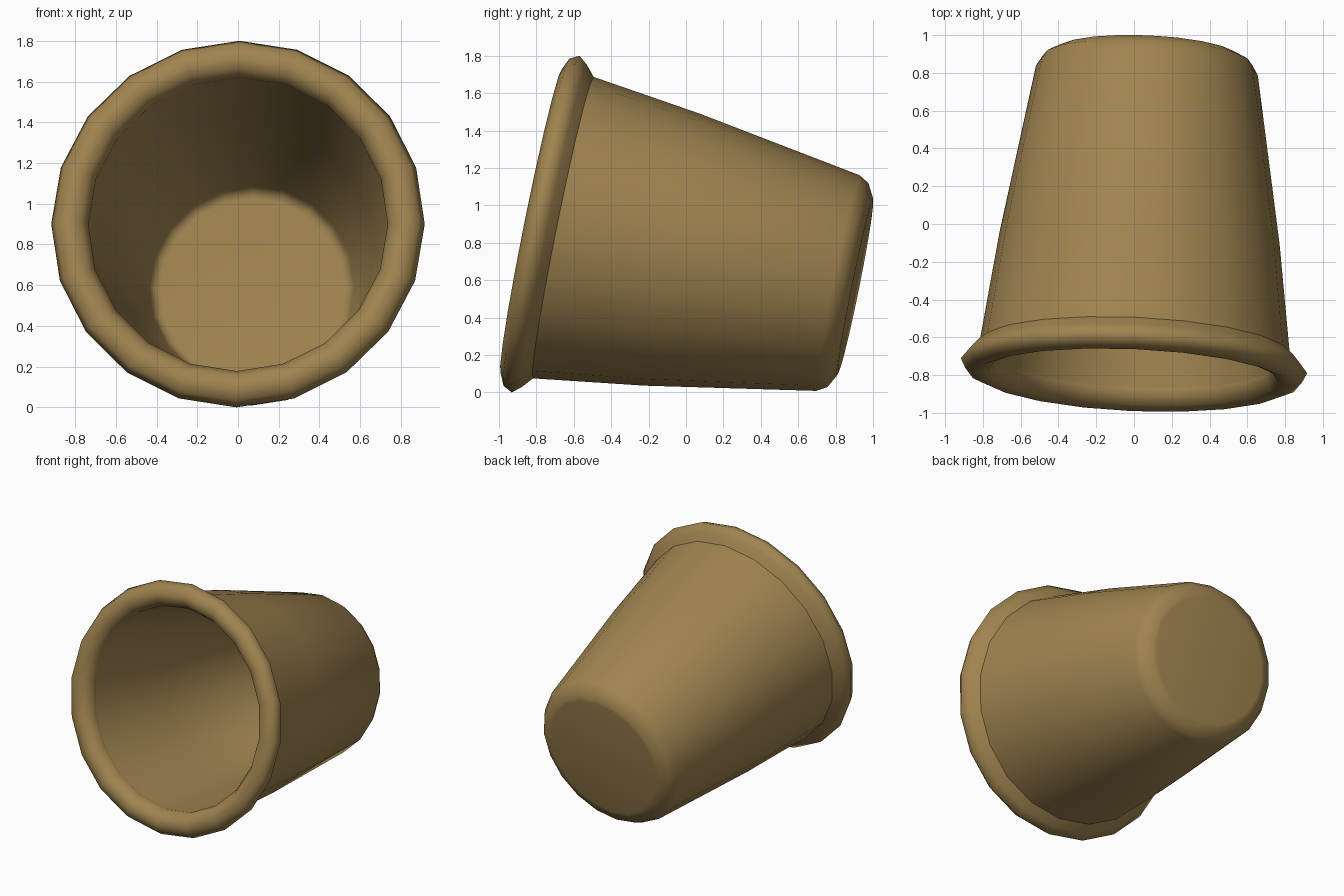
import bpy, math
from mathutils import Matrix, Vector

if "Cube" in bpy.data.objects:
    bpy.data.objects.remove(bpy.data.objects["Cube"])

SIDES = 20
# Pot axis runs towards the back, dipping down and turned slightly
POSE = (Matrix.Translation((0, -0.75, 0.9))
        @ Matrix.Rotation(math.radians(-2.5), 4, 'Z')
        @ Matrix.Rotation(math.radians(-11.4), 4, 'X'))

clay = bpy.data.materials.new("tan_clay")
clay.diffuse_color = (0.352, 0.231, 0.080, 1)
clay.use_nodes = True
clay.node_tree.nodes["Principled BSDF"].inputs["Base Color"].default_value = clay.diffuse_color


def lathe(name, profile, cap=False):
    """Spin (distance along axis, radius) points round the pot axis."""
    verts, faces = [], []
    for s, r in profile:
        for i in range(SIDES):
            a = 2 * math.pi * i / SIDES
            verts.append(POSE @ Vector((r * math.sin(a), s, r * math.cos(a))))
    for k in range(len(profile) - 1):
        for i in range(SIDES):
            j = (i + 1) % SIDES
            a, b = k * SIDES, (k + 1) * SIDES
            faces.append((a + i, a + j, b + j, b + i))
    if cap:
        a = (len(profile) - 1) * SIDES
        faces.append(tuple(a + i for i in range(SIDES)))
    me = bpy.data.meshes.new(name)
    me.from_pydata(verts, [], faces)
    me.materials.append(clay)
    for p in me.polygons:
        p.use_smooth = True
    ob = bpy.data.objects.new(name, me)
    bpy.context.collection.objects.link(ob)
    return ob


# Outer wall with rounded foot and flat base
outer = lathe("outer_wall", [(0.096, 0.822), (0.69, 0.742), (1.595, 0.588),
                             (1.65, 0.556), (1.688, 0.485), (1.692, 0.46)], cap=True)
# Rounded rim, from the back edge over the front to the inner lip
rim = lathe("rim", [(0.096, 0.822), (0.05, 0.876), (0.0, 0.918), (-0.05, 0.893),
                    (-0.078, 0.832), (-0.055, 0.77), (0.0, 0.736), (0.03, 0.737)])
# Inner wall and floor
inner = lathe("inner_wall", [(0.03, 0.737), (0.7, 0.64), (1.55, 0.505),
                             (1.59, 0.48), (1.593, 0.45)], cap=True)

# Make each part's faces point out of the clay
for ob, ref, outward in ((outer, 0.8, True), (rim, 0.05, True), (inner, 0.8, False)):
    axis_pt = POSE @ Vector((0, ref, 0))
    f = ob.data.polygons[0]
    if (f.normal.dot(f.center - axis_pt) > 0) != outward:
        ob.data.flip_normals()
